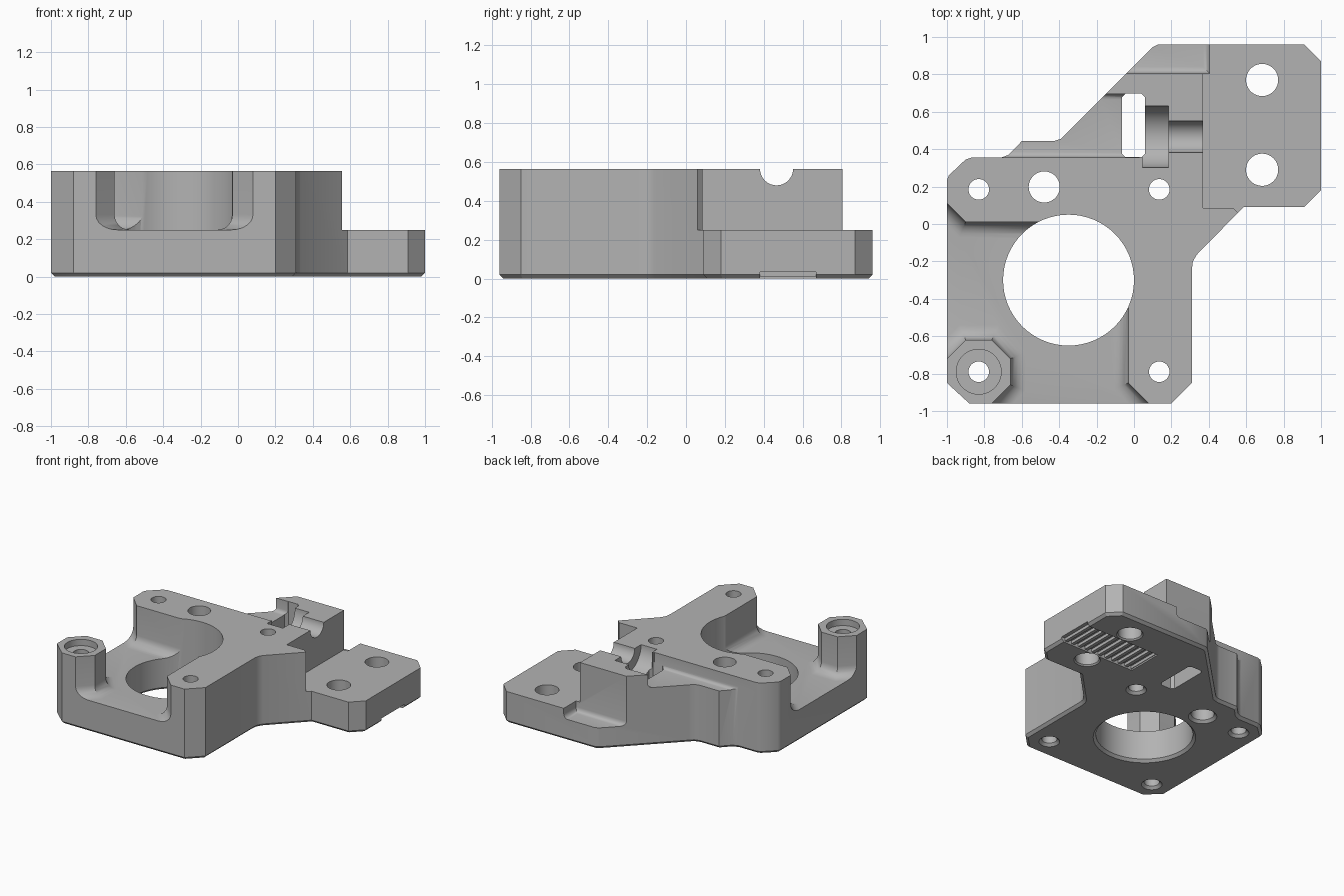
import bpy, bmesh, math
from mathutils import Matrix

cube = bpy.data.objects.get("Cube")
if cube:
    bpy.data.objects.remove(cube, do_unlink=True)

TOP, FLOOR = 0.565, 0.25


def to_object(bm, name):
    bmesh.ops.recalc_face_normals(bm, faces=bm.faces)
    mesh = bpy.data.meshes.new(name)
    bm.to_mesh(mesh)
    bm.free()
    ob = bpy.data.objects.new(name, mesh)
    bpy.context.collection.objects.link(ob)
    return ob


def prism(name, points, low, high, bevel=0, segments=1):
    """Extrude an outline upwards and bevel its lower rim."""
    bm = bmesh.new()
    base = bm.faces.new([bm.verts.new((x, y, low)) for x, y in points])
    ext = bmesh.ops.extrude_face_region(bm, geom=[base], use_keep_orig=True)
    for v in ext["geom"]:
        if isinstance(v, bmesh.types.BMVert):
            v.co.z = high
    bmesh.ops.recalc_face_normals(bm, faces=bm.faces)
    if bevel:
        rim = [e for e in bm.edges if all(abs(v.co.z - low) < 1e-5 for v in e.verts)]
        bmesh.ops.bevel(bm, geom=rim, offset=bevel, offset_type='OFFSET',
                        segments=segments, profile=0.5, affect='EDGES')
    return to_object(bm, name)


def rect(x0, x1, y0, y1):
    return [(x0, y0), (x1, y0), (x1, y1), (x0, y1)]


def cylinder(name, centre, r1, r2, depth, axis='Z', sides=64):
    bm = bmesh.new()
    turn = Matrix.Rotation(math.pi / 2, 4, 'Y') if axis == 'X' else Matrix()
    bmesh.ops.create_cone(bm, cap_ends=True, segments=sides, radius1=r1, radius2=r2,
                          depth=depth, matrix=Matrix.Translation(centre) @ turn)
    return to_object(bm, name)


def cut(cutter):
    mod = body.modifiers.new("cut", 'BOOLEAN')
    mod.operation, mod.solver, mod.object = 'DIFFERENCE', 'EXACT', cutter
    bpy.context.view_layer.objects.active = body
    bpy.ops.object.modifier_apply(modifier=mod.name)
    bpy.data.objects.remove(cutter, do_unlink=True)


def hole(x, y, r, chamfer=0.02):
    cut(cylinder("hole", (x, y, 0.3), r, r, 1.2))
    cut(cylinder("hole_chamfer", (x, y, 0), r + 2 * chamfer, r, 2 * chamfer))


# Full-height plate with a chamfered lower rim
outline = [(-0.88, -0.96), (0.2, -0.96), (0.31, -0.85), (0.31, -0.24), (0.315, -0.2),
           (0.335, -0.165), (0.585, 0.09), (0.91, 0.09), (1, 0.18), (1, 0.87),
           (0.91, 0.96), (0.13, 0.96), (0.1, 0.945), (-0.36, 0.485), (-0.39, 0.455),
           (-0.43, 0.443), (-0.6, 0.443), (-0.67, 0.37), (-0.71, 0.355),
           (-0.87, 0.355), (-0.9, 0.345), (-0.99, 0.26), (-1, 0.235), (-1, -0.85)]
body = prism("motor_bracket", outline, 0, TOP, 0.02)

# Filleted motor pocket, leaving the two arms and the octagonal corner post
pocket = [(-1.3, 0.41), (-0.9, 0.01), (-0.47, 0.01), (-0.03, -0.45), (-0.03, -0.85),
          (0.32, -1.2), (0.1, -1.5), (-0.9, -1.5), (-1.06, -1.26), (-0.66, -0.86),
          (-0.66, -0.72), (-0.76, -0.62), (-0.9, -0.62), (-1.3, -1.02), (-1.7, -0.6)]
cut(prism("pocket", pocket, FLOOR, 1, 0.08, 6))

# Low mounting tab, rear step and side shelf
cut(prism("tab_step", [(0.37, 0.085), (0.53, 0.085), (0.715, -0.1), (1.5, -0.1),
                       (1.5, 1.5), (0.37, 1.5)], FLOOR, 1))
cut(prism("rear_step", rect(-0.8, 0.405, 0.805, 1.5), 0.17, 1, 0.035, 4))
cut(prism("side_shelf", rect(-1.6, 0.03, 0.355, 0.695), 0.46, 1, 0.03, 4))

# Belt slot and the stepped round trough beside it
x0, x1, y0, y1, c = -0.065, 0.06, 0.357, 0.697, 0.02
cut(prism("slot", [(x0 + c, y0), (x1 - c, y0), (x1, y0 + c), (x1, y1 - c), (x1 - c, y1),
                   (x0 + c, y1), (x0, y1 - c), (x0, y0 + c)], -1, 1))
cut(cylinder("wide_trough", (0.115, 0.466, TOP), 0.165, 0.165, 0.14, 'X'))
cut(cylinder("narrow_trough", (0.28, 0.466, TOP), 0.085, 0.085, 0.3, 'X'))

# Motor bore, screw holes, tab holes and the post counterbore
hole(-0.35, -0.3, 0.35)
for x, y in [(-0.83, 0.185), (0.135, 0.185), (0.135, -0.79), (-0.83, -0.79)]:
    hole(x, y, 0.055)
hole(-0.48, 0.198, 0.083)
for y in (0.29, 0.77):
    hole(0.685, y, 0.086, 0.01)
cut(cylinder("counterbore", (-0.83, -0.79, TOP), 0.12, 0.12, 0.1))

# Toothed belt clamp on the underside of the tab
cut(prism("belt_recess", rect(0.34, 1.1, 0.38, 0.67), -0.1, 0.012))
for i in range(11):
    x = 0.345 + i * 0.0625
    cut(prism("belt_groove", rect(x, x + 0.036, 0.38, 0.67), -0.1, 0.035))

# Plain grey finish
grey = bpy.data.materials.new("plain_grey")
grey.use_nodes = True
colour = (0.45, 0.45, 0.45, 1)
grey.diffuse_color = colour
grey.node_tree.nodes["Principled BSDF"].inputs["Base Color"].default_value = colour
body.data.materials.clear()
body.data.materials.append(grey)
for p in body.data.polygons:
    p.material_index = 0
bpy.ops.object.select_all(action='DESELECT')
body.select_set(True)
bpy.context.view_layer.objects.active = body
bpy.ops.object.shade_smooth_by_angle(angle=math.radians(30))
